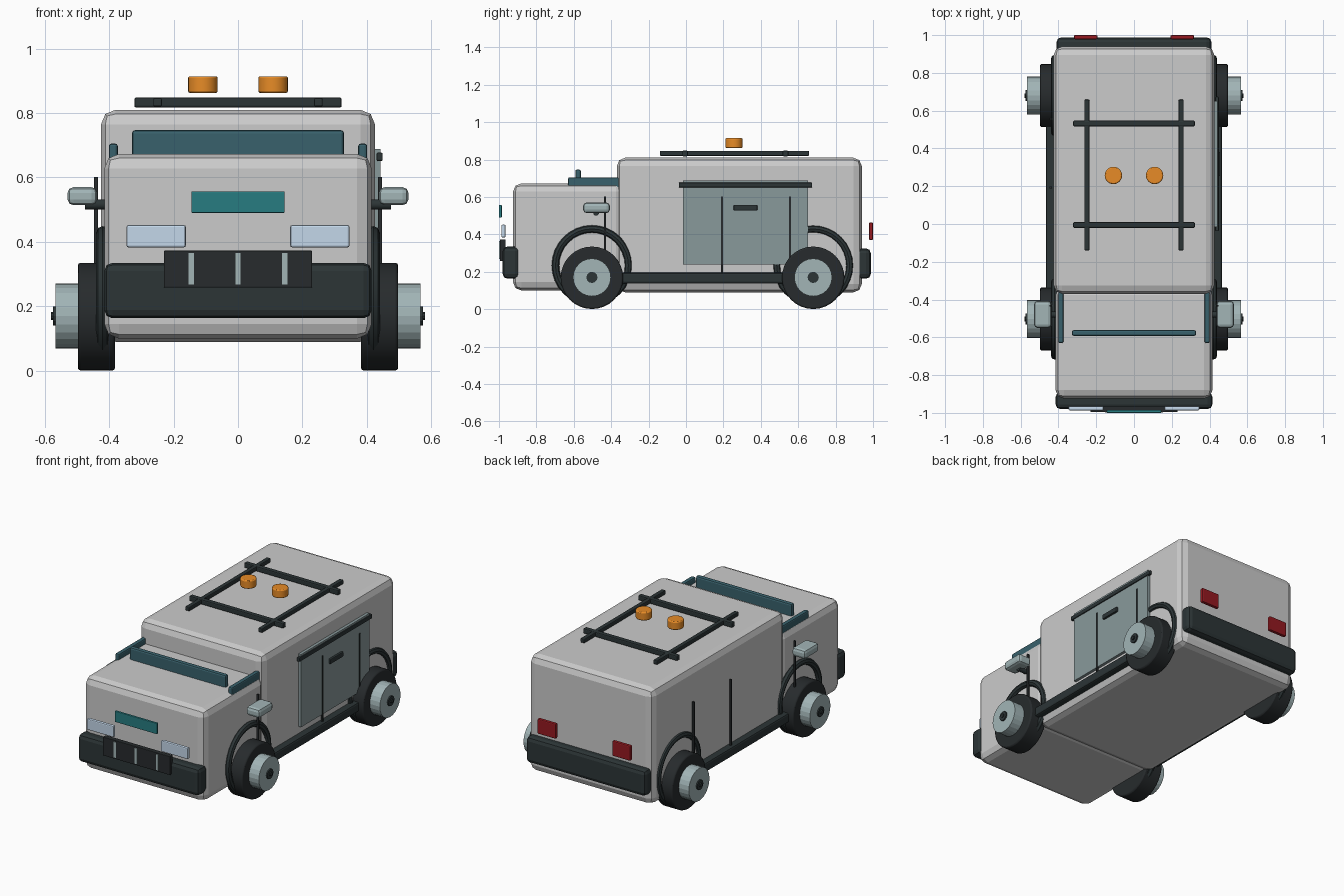
import bpy, math

if "Cube" in bpy.data.objects:
    bpy.data.objects.remove(bpy.data.objects["Cube"])

COLORS = {
    "body": (0.62, 0.64, 0.61), "dark": (0.025, 0.035, 0.037), "tyre": (0.02, 0.024, 0.026),
    "metal": (0.36, 0.46, 0.47), "panel": (0.25, 0.32, 0.33), "glass": (0.04, 0.12, 0.15),
    "teal": (0.02, 0.20, 0.22), "lamp": (0.55, 0.68, 0.82), "red": (0.30, 0.01, 0.015),
    "amber": (0.80, 0.26, 0.02),
}
MATS = {}
for key, c in COLORS.items():
    MATS[key] = bpy.data.materials.new(key)
    MATS[key].diffuse_color = (*c, 1)


def finish(name, mat, bevel=0, segments=2):
    ob = bpy.context.object
    ob.name = name
    ob.data.materials.append(MATS[mat])
    if bevel:
        m = ob.modifiers.new("bevel", "BEVEL")
        m.width, m.segments, m.limit_method = bevel, segments, "ANGLE"
    return ob


def box(name, x, y, z, mat, bevel=0, segments=2):
    """Box from (min, max) ranges on each axis."""
    bpy.ops.mesh.primitive_cube_add(size=1, location=[(a + b) / 2 for a, b in (x, y, z)])
    ob = bpy.context.object
    ob.scale = [b - a for a, b in (x, y, z)]
    bpy.ops.object.transform_apply(location=False, rotation=False, scale=True)
    return finish(name, mat, bevel, segments)


def side_box(name, s, x, y, z, mat, bevel=0):
    """Box on side s = -1 or 1, with x given as distance from the middle."""
    return box(name, sorted((s * x[0], s * x[1])), y, z, mat, bevel)


def cyl_x(name, s, r, x0, x1, y, z, mat, sides=24, bevel=0):
    bpy.ops.mesh.primitive_cylinder_add(vertices=sides, radius=r, depth=x1 - x0,
                                        location=(s * (x0 + x1) / 2, y, z),
                                        rotation=(0, math.pi / 2, 0))
    return finish(name, mat, bevel)


# Body shells
box("cabin", (-.425, .425), (-.37, .94), (.09, .81), "body", .045)
box("hood", (-.415, .415), (-.925, -.33), (.10, .673), "body", .045)

# Bumpers
box("front_bumper", (-.415, .415), (-.98, -.89), (.163, .335), "dark", .025)
box("rear_bumper", (-.41, .41), (.90, .988), (.163, .325), "dark", .025)

# Front face: grille with bars, plate, windshield
box("grille", (-.23, .23), (-.995, -.965), (.258, .373), "tyre", .003)
for i, x in enumerate((-.145, 0, .145)):
    box(f"grille_bar_{i}", (x - .008, x + .008), (-.999, -.985), (.268, .365), "metal")
box("front_plate", (-.145, .145), (-1.0, -.985), (.49, .557), "teal", .003)
box("windshield", (-.329, .329), (-.592, -.562), (.56, .747), "glass", .01)

for s, side in ((-1, "left"), (1, "right")):
    # Lights
    side_box(f"headlight_{side}", s, (.162, .346), (-.987, -.965), (.383, .452), "lamp", .006)
    side_box(f"taillight_{side}", s, (.193, .318), (.978, 1.0), (.37, .463), "red", .006)

    # Side glass strips, sills
    side_box(f"side_window_{side}", s, (.373, .401), (-.63, -.33), (.56, .705), "glass", .008)
    side_box(f"sill_{side}", s, (.40, .466), (-.42, .60), (.138, .195), "dark", .01)

    # Door seams
    for i, y in enumerate((-.433, .193, .556)):
        side_box(f"door_seam_{side}_{i}", s, (.435, .447), (y - .005, y + .005), (.18, .602), "tyre")

    # Mirrors
    side_box(f"mirror_{side}", s, (.437, .529), (-.55, -.407), (.514, .57), "metal", .018)
    cyl_x(f"mirror_stem_{side}", s, .016, .40, .475, -.48, .516, "dark", 12)

    # Wheels and arches
    for end, y in (("front", -.503), ("rear", .68)):
        tag = f"{end}_{side}"
        cyl_x(f"tyre_{tag}", s, .167, .382, .497, y, .168, "tyre", 32, .008)
        cyl_x(f"hub_{tag}", s, .101, .43, .566, y, .17, "metal", 24)
        cyl_x(f"hub_cap_{tag}", s, .03, .55, .574, y, .17, "dark", 12)
        cyl_x(f"hub_nut_{tag}", s, .012, .56, .581, y, .17, "dark", 8)
        bpy.ops.mesh.primitive_torus_add(major_radius=.195, minor_radius=.02,
                                         major_segments=32, minor_segments=8,
                                         location=(s * .42, y, .234),
                                         rotation=(0, math.pi / 2, 0))
        finish(f"wheel_arch_{tag}", "dark")

    # Roof rack rails and beacons
    side_box(f"rack_rail_{side}", s, (.236, .263), (-.14, .658), (.82, .846), "dark", .005)
    bpy.ops.mesh.primitive_cylinder_add(vertices=24, radius=.046, depth=.052,
                                        location=(s * .109, .257, .888))
    finish(f"beacon_{side}", "amber", .006)

# Roof rack crossbars
for i, y in enumerate((-.005, .532)):
    box(f"rack_crossbar_{i}", (-.322, .322), (y - .015, y + .015), (.817, .848), "dark", .006)

# Sliding door on the right side only
box("sliding_door", (.42, .443), (-.016, .652), (.238, .688), "panel")
box("door_rail", (.43, .449), (-.038, .674), (.651, .677), "dark", .004)
box("door_handle", (.435, .456), (.255, .382), (.527, .558), "dark", .005)

# Smooth shading with sharp edges on round parts
for ob in bpy.data.objects:
    if ob.name.startswith(("tyre", "hub", "wheel_arch", "beacon", "mirror_stem")):
        bpy.ops.object.select_all(action="DESELECT")
        ob.select_set(True)
        bpy.context.view_layer.objects.active = ob
        bpy.ops.object.shade_smooth_by_angle(angle=math.radians(10 if ob.name.startswith("hub") else 30))

for m in bpy.data.materials:
    if m.users and not m.is_grease_pencil:
        m.use_nodes = True
        m.node_tree.nodes["Principled BSDF"].inputs["Base Color"].default_value = m.diffuse_color
